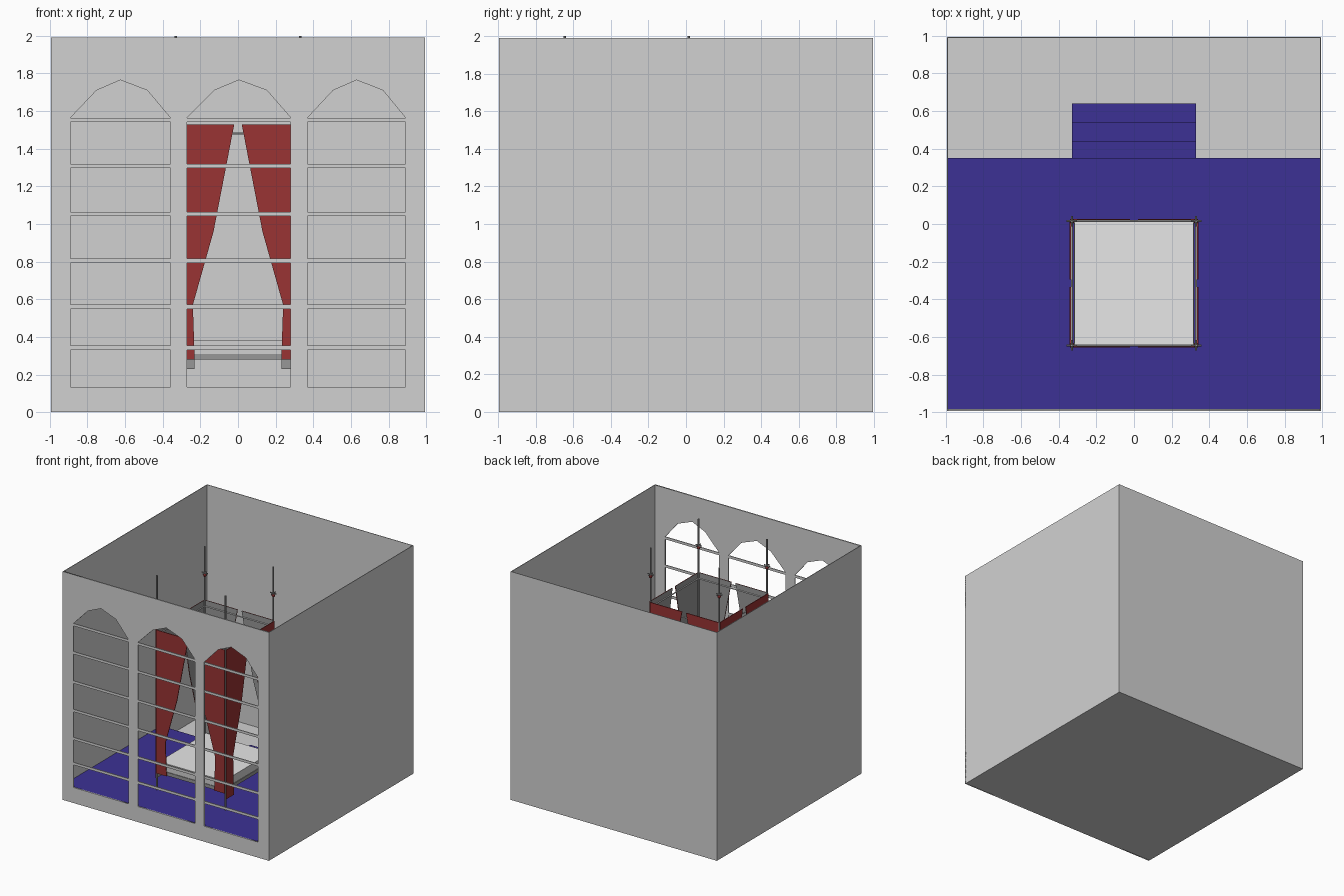
import bpy, bmesh, math
from mathutils import Matrix, Vector

if "Cube" in bpy.data.objects:
    bpy.data.objects.remove(bpy.data.objects["Cube"], do_unlink=True)


def material(name, r, g, b):
    m = bpy.data.materials.new(name)
    m.use_nodes = True
    m.diffuse_color = (r, g, b, 1)
    m.node_tree.nodes["Principled BSDF"].inputs["Base Color"].default_value = (r, g, b, 1)
    return m


plaster = material("plaster_grey", 0.64, 0.64, 0.64)
linen = material("linen_white", 0.8, 0.8, 0.8)
lining = material("lining_grey", 0.31, 0.31, 0.31)
red = material("curtain_red", 0.32, 0.033, 0.033)
blue = material("carpet_blue", 0.046, 0.031, 0.3)


def finish(name, bm, *mats):
    bmesh.ops.recalc_face_normals(bm, faces=bm.faces)
    mesh = bpy.data.meshes.new(name)
    bm.to_mesh(mesh)
    bm.free()
    for m in mats:
        mesh.materials.append(m)
    ob = bpy.data.objects.new(name, mesh)
    bpy.context.collection.objects.link(ob)
    return ob


def box(name, mat, x0, x1, y0, y1, z0, z1):
    bm = bmesh.new()
    size = Matrix.Diagonal((x1 - x0, y1 - y0, z1 - z0, 1))
    mid = Matrix.Translation(((x0 + x1) / 2, (y0 + y1) / 2, (z0 + z1) / 2))
    bmesh.ops.create_cube(bm, size=1, matrix=mid @ size)
    return finish(name, bm, mat)


def rod(name, mat, a, b, radius):
    a, b = Vector(a), Vector(b)
    bm = bmesh.new()
    turn = (b - a).to_track_quat("Z", "Y").to_matrix().to_4x4()
    bmesh.ops.create_cone(bm, cap_ends=True, segments=8, radius1=radius, radius2=radius,
                          depth=(b - a).length, matrix=Matrix.Translation((a + b) / 2) @ turn)
    return finish(name, bm, mat)


# Room shell
W, T, TOP, FLOOR = 0.994, 0.005, 1.99, 0.132
box("base", plaster, -W, W, -W, W, 0, T)
box("back_wall", plaster, -W, W, W - T, W, 0, TOP)
box("left_wall", plaster, W - T, W, -W, W, 0, TOP)
box("right_wall", plaster, -W, -W + T, -W, W, 0, TOP)

# Front wall with three arched openings
curve = bpy.data.curves.new("front_wall", "CURVE")
curve.dimensions = "2D"
curve.fill_mode = "BOTH"
curve.extrude = 0.005


def outline(points):
    s = curve.splines.new("POLY")
    s.points.add(len(points) - 1)
    for p, (x, z) in zip(s.points, points):
        p.co = (x, z, 0, 1)
    s.use_cyclic_u = True


windows = [(-0.89, -0.36), (-0.27, 0.28), (0.37, 0.89)]
outline([(-W, 0), (W, 0), (W, TOP), (-W, TOP)])
for a, b in windows:
    w = b - a
    outline([(a, 0.135), (b, 0.135), (b, 1.565), (b - w * 0.23, 1.71), ((a + b) / 2, 1.765),
             (a + w * 0.26, 1.71), (a, 1.565)])
front = bpy.data.objects.new("front_wall", curve)
bpy.context.collection.objects.link(front)
curve.materials.append(plaster)
front.location.y = -W + 0.005
front.rotation_euler.x = math.pi / 2
bpy.context.view_layer.objects.active = front
front.select_set(True)
bpy.ops.object.convert(target="MESH")

# Window bars
for i, z in enumerate((0.342, 0.56, 0.805, 1.053, 1.308, 1.553)):
    for j, (a, b) in enumerate(windows):
        box(f"window_bar_{i}_{j}", plaster, a, b, -W + 0.002, -W + 0.009, z - 0.011, z + 0.011)

# Carpeted platform and steps leading down
box("platform", blue, -W + T, W - T, -W + 0.01, 0.35, T, FLOOR)
for i in range(3):
    box(f"step_{i}", blue, -0.33, 0.33, 0.35, 0.44 + 0.1 * i, T, FLOOR * (3 - i) / 4)

# Bed
H, CY = 0.33, -0.315
box("bed_frame", lining, -H + 0.01, H - 0.01, CY - H, CY + H, 0.28, 0.31)
mattress = box("mattress", plaster, -0.315, 0.315, CY - 0.325, CY + 0.325, 0.31, 0.38)
mattress.data.materials.append(linen)
for f in mattress.data.polygons:
    f.material_index = 1 if f.normal.z > 0.5 else 0


def curtain(name, turn, side, bottom):
    # Drape hanging from one post, red outside with a grey lining
    shape = [(0, 1.53), (0.31, 1.53), (0.2, 0.96), (0.09, 0.57), (0.1, bottom), (0, bottom)]
    bm = bmesh.new()
    verts = [bm.verts.new((side * (H - s), -H - 0.012, z)) for s, z in shape]
    face = bm.faces.new(verts)
    ext = bmesh.ops.extrude_face_region(bm, geom=[face])["geom"]
    bmesh.ops.translate(bm, vec=(0, 0.006, 0), verts=[v for v in ext if isinstance(v, bmesh.types.BMVert)])
    bmesh.ops.recalc_face_normals(bm, faces=bm.faces)
    for f in bm.faces:
        f.normal_update()
        f.material_index = 1 if f.normal.y > 0.5 else 0
    bm.transform(turn)
    finish(name, bm, red, lining)


for k, label in enumerate(("front", "left", "back", "right")):
    turn = Matrix.Translation((0, CY, 0)) @ Matrix.Rotation(k * math.pi / 2, 4, "Z")
    for side in (-1, 1):
        drop = 0.28 if label == "front" else 0.23
        curtain(f"{label}_curtain_{'a' if side < 0 else 'b'}", turn, side, drop)
    rod(f"{label}_rail", plaster, turn @ Vector((-H, -H, 1.48)), turn @ Vector((H, -H, 1.48)), 0.005)

    # Post with a crossed ornament
    p = turn @ Vector((H, -H, 0))
    rod(f"{label}_post", lining, (p.x, p.y, FLOOR), (p.x, p.y, 2), 0.007)
    for axis in (Vector((0.028, 0, 0)), Vector((0, 0.028, 0))):
        c = p + Vector((0, 0, 1.77))
        rod(f"{label}_post_cross", lining, c - axis, c + axis, 0.005)
    bm = bmesh.new()
    bmesh.ops.create_icosphere(bm, subdivisions=2, radius=0.014, matrix=Matrix.Translation(p + Vector((0, 0, 1.75))))
    finish(f"{label}_post_knob", bm, red)
